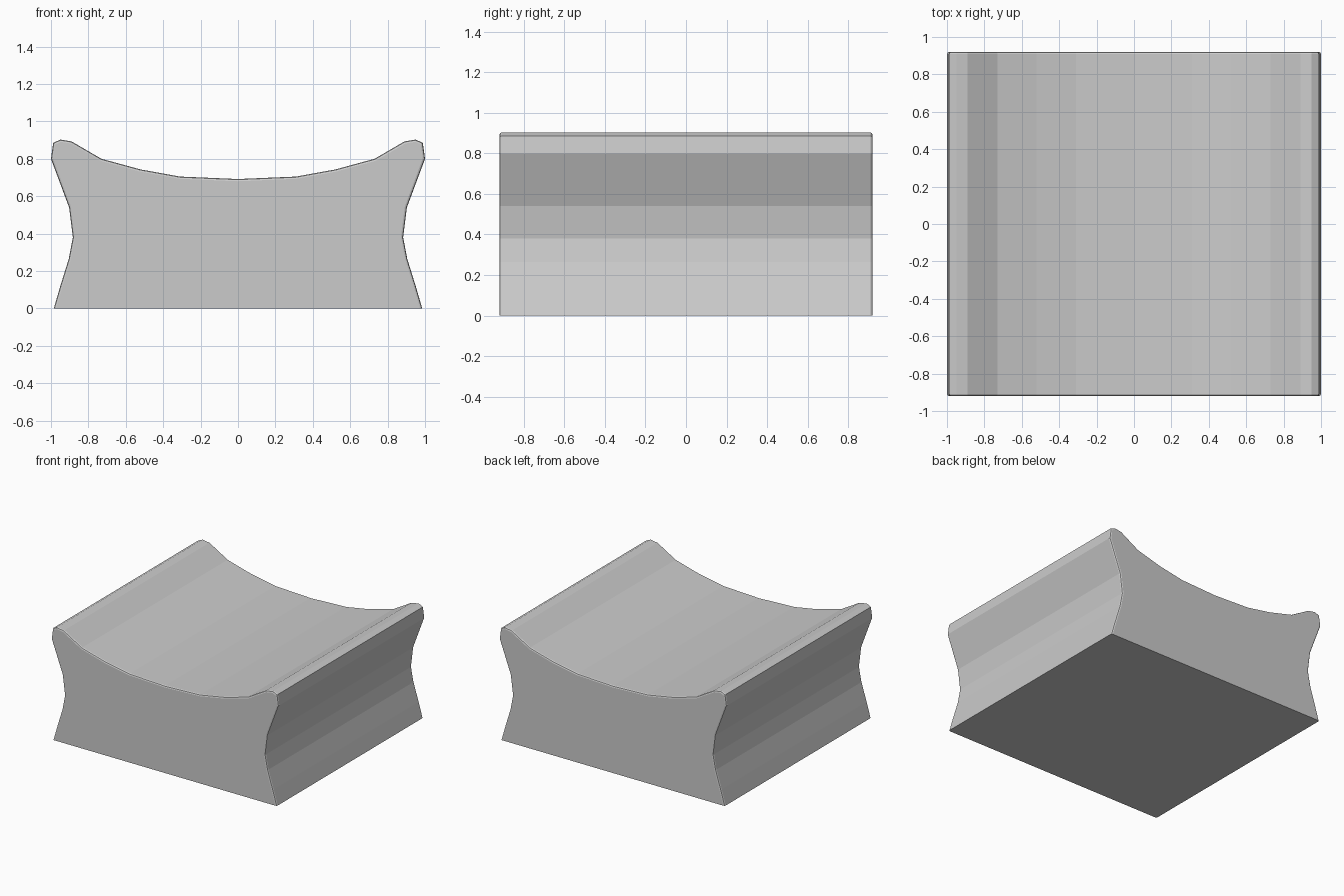
import bpy
import bmesh

if "Cube" in bpy.data.objects:
    bpy.data.objects.remove(bpy.data.objects["Cube"])

HALF_DEPTH = 0.92

# Right half of the front profile, from the base up to the middle of the dished top
half = [(0.985, 0), (0.95, 0.12), (0.905, 0.265), (0.883, 0.38), (0.903, 0.54),
        (1.0, 0.80), (0.988, 0.885), (0.95, 0.903), (0.89, 0.893), (0.73, 0.80),
        (0.52, 0.743), (0.31, 0.705), (0, 0.692)]
profile = half + [(-x, z) for x, z in reversed(half[:-1])]

# Extrude the profile from front to back
bm = bmesh.new()
front = bm.faces.new([bm.verts.new((x, -HALF_DEPTH, z)) for x, z in profile])
ext = bmesh.ops.extrude_face_region(bm, geom=[front], use_keep_orig=True)
for v in ext["geom"]:
    if isinstance(v, bmesh.types.BMVert):
        v.co.y = HALF_DEPTH
bmesh.ops.recalc_face_normals(bm, faces=bm.faces)

# Soften the end rims, leaving the base edges crisp
rims = [e for e in bm.edges
        if abs(e.verts[0].co.y - e.verts[1].co.y) < 1e-5
        and max(v.co.z for v in e.verts) > 0.01]
bmesh.ops.bevel(bm, geom=rims, offset=0.012, offset_type='OFFSET', segments=2,
                profile=0.5, affect='EDGES', clamp_overlap=True)
bmesh.ops.recalc_face_normals(bm, faces=bm.faces)

mesh = bpy.data.meshes.new("curved_block")
bm.to_mesh(mesh)
bm.free()
block = bpy.data.objects.new("curved_block", mesh)
bpy.context.collection.objects.link(block)
